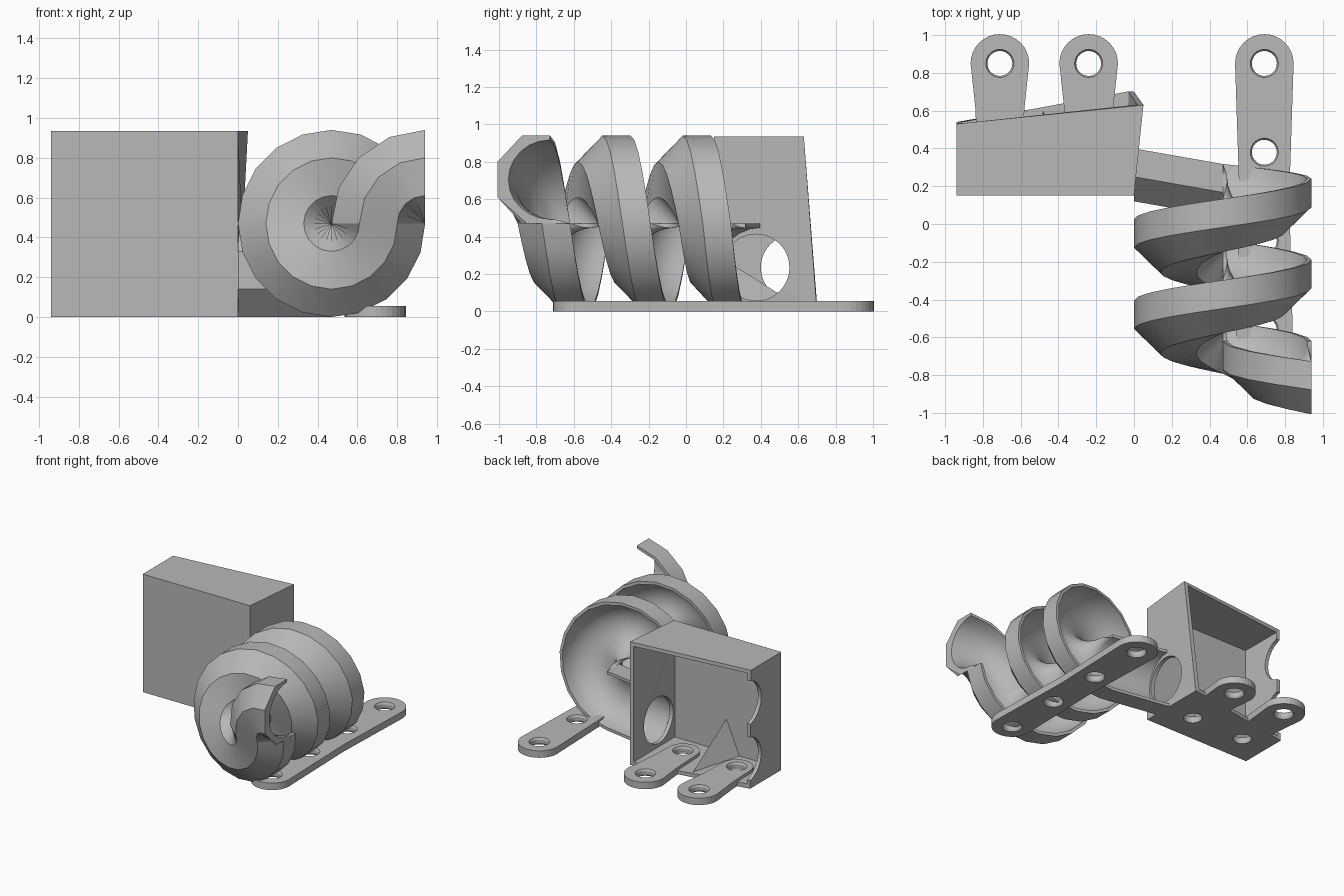
import bpy, bmesh
from math import sin, cos, pi, radians
from mathutils import Matrix, Vector

if "Cube" in bpy.data.objects:
    bpy.data.objects.remove(bpy.data.objects["Cube"], do_unlink=True)

grey = bpy.data.materials.new("light grey plastic")
grey.use_nodes = True
COLOUR = (0.48, 0.48, 0.48, 1)
grey.diffuse_color = COLOUR
grey.node_tree.nodes["Principled BSDF"].inputs["Base Color"].default_value = COLOUR


def finish(name, bm):
    bmesh.ops.recalc_face_normals(bm, faces=bm.faces)
    mesh = bpy.data.meshes.new(name)
    bm.to_mesh(mesh)
    bm.free()
    obj = bpy.data.objects.new(name, mesh)
    bpy.context.collection.objects.link(obj)
    mesh.materials.append(grey)
    return obj


def activate(obj):
    bpy.ops.object.select_all(action='DESELECT')
    obj.select_set(True)
    bpy.context.view_layer.objects.active = obj


def cut(obj, cutter):
    cutter.hide_render = True
    activate(obj)
    mod = obj.modifiers.new("cut", 'BOOLEAN')
    mod.operation = 'DIFFERENCE'
    mod.solver = 'EXACT'
    mod.object = cutter
    bpy.ops.object.modifier_apply(modifier=mod.name)
    bpy.data.objects.remove(cutter, do_unlink=True)


def loft(name, rings):
    """Join equal closed rings of points into a capped solid."""
    bm = bmesh.new()
    loops = [[bm.verts.new(p) for p in ring] for ring in rings]
    n = len(loops[0])
    for a, b in zip(loops, loops[1:]):
        for i in range(n):
            j = (i + 1) % n
            bm.faces.new((a[i], a[j], b[j], b[i]))
    bm.faces.new(loops[0])
    bm.faces.new(loops[-1])
    return finish(name, bm)


def circle(x, y, z, r, n=32):
    return [(x + r * cos(2 * pi * i / n), y + r * sin(2 * pi * i / n), z) for i in range(n)]


def side_cutter(x, y, z, r):
    """Round cutter lying along x."""
    bm = bmesh.new()
    bmesh.ops.create_cone(bm, cap_ends=True, segments=40, radius1=r, radius2=r, depth=0.3,
                          matrix=Matrix.Translation((x, y, z)) @ Matrix.Rotation(pi / 2, 4, 'Y'))
    return finish("side_cutter", bm)


# Screw strips: rounded ends, slight waist, countersunk holes
THICK = 0.055


def screw_strip(name, x, y_front, r_front, y_back, r_back, waist, holes):
    outline = [(x + r_back * cos(a), y_back + r_back * sin(a))
               for a in (pi * i / 16 for i in range(17))]
    outline.append((x - waist, (y_front + y_back) / 2))
    outline += [(x + r_front * cos(a), y_front + r_front * sin(a))
                for a in (pi + pi * i / 16 for i in range(17))]
    outline.append((x + waist, (y_front + y_back) / 2))
    strip = loft(name, [[(px, py, z) for px, py in outline] for z in (0, THICK)])
    for y in holes:
        rings = [circle(x, y, z, r) for z, r in
                 ((-0.01, 0.08), (0.015, 0.066), (0.04, 0.066), (0.065, 0.08))]
        cut(strip, loft("hole_cutter", rings))
    return strip


screw_strip("spiral_base_strip", 0.69, -0.56, 0.15, 0.85, 0.155, 0.132,
            (-0.56, -0.09, 0.38, 0.85))
for name, x in (("right_mount_tab", -0.71), ("middle_mount_tab", -0.24)):
    screw_strip(name, x, 0.38, 0.12, 0.85, 0.155, 0.13, (0.38, 0.85))

# Catch box: open towards the back, skewed rear rim
TOP = 0.935
corners = [(-0.94, 0.15, 0), (0, 0.15, 0), (0, 0.70, 0), (-0.94, 0.54, 0),
           (-0.94, 0.15, TOP), (0, 0.15, TOP), (0.05, 0.63, TOP), (-0.94, 0.53, TOP)]
bm = bmesh.new()
v = [bm.verts.new(c) for c in corners]
for f in ((3, 2, 1, 0), (4, 5, 6, 7), (0, 1, 5, 4), (1, 2, 6, 5), (3, 0, 4, 7)):
    bm.faces.new([v[i] for i in f])
mesh = bpy.data.meshes.new("catch_box")
bm.to_mesh(mesh)
bm.free()
box = bpy.data.objects.new("catch_box", mesh)
bpy.context.collection.objects.link(box)
mesh.materials.append(grey)
activate(box)
shell = box.modifiers.new("shell", 'SOLIDIFY')
shell.thickness, shell.offset, shell.use_even_offset = 0.03, -1, True
bpy.ops.object.modifier_apply(modifier=shell.name)
# Exit hole beside the spiral, two rim notches on the far side
cut(box, side_cutter(0, 0.375, 0.235, 0.178))
for z in (0.235, 0.68):
    cut(box, side_cutter(-0.94, 0.575, z, 0.175))
# Floor holes matching the tabs
for x in (-0.71, -0.24):
    cut(box, loft("hole_cutter", [circle(x, 0.38, z, 0.067) for z in (-0.05, 0.1)]))

# Ridge on the box floor
bm = bmesh.new()
tip, left, right, apex = [bm.verts.new(p) for p in
                          ((-0.48, 0.615, 0.02), (-0.36, 0.17, 0.02),
                           (-0.60, 0.17, 0.02), (-0.48, 0.17, 0.30))]
for f in ((tip, left, right), (tip, left, apex), (tip, right, apex), (left, right, apex)):
    bm.faces.new(f)
finish("floor_ridge", bm)

# Spiral trough: half-octagon outside, round inside, open to the back
R, H, PITCH = 0.235, 0.47, 0.43
section = [(-R, 0), (-R, -0.15), (-0.095, -0.28), (0.095, -0.28), (R, -0.15), (R, 0)]
section += [(0.212 * cos(a), -0.222 * sin(a)) for a in (pi * i / 12 for i in range(13))]


def ring(cx, cy, cz, ex, ez):
    return [Vector((cx + u * ex, cy + w, cz + u * ez)) for u, w in section]


STEPS = 20
START = -0.62
rings = []
# Entry bend, curving the opposite way to the spiral
for i in range(5):
    a = radians(90 + 22.5 * i)
    y = START - PITCH / 4 * (1 - i / 4)
    rings.append(ring(2 * H + R * cos(a), y, H + R * sin(a), -cos(a), -sin(a)))
# Two and a quarter turns around the y axis
for i in range(1, STEPS * 9 // 4 + 1):
    a = -2 * pi * i / STEPS
    y = START + PITCH * i / STEPS
    y -= 0.03 * max(0, (i - 2 * STEPS) / (STEPS / 4))
    rings.append(ring(H + R * cos(a), y, H + R * sin(a), cos(a), sin(a)))
# Straight run into the box
rings.append(ring(0.0, 0.40, R, 0, -1))
trough = loft("spiral_trough", rings)
activate(trough)
bpy.ops.object.shade_smooth_by_angle(angle=radians(25))
